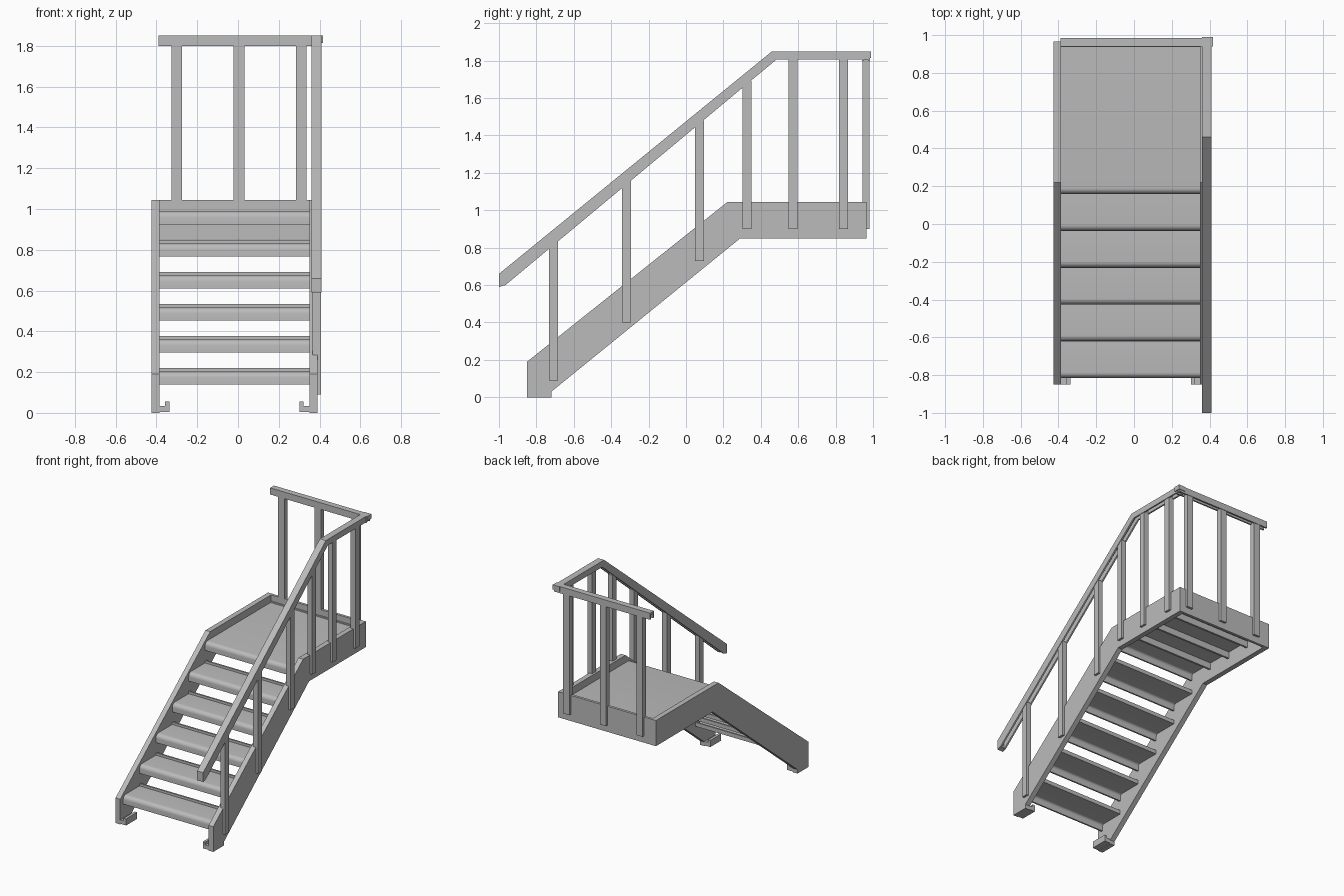
import bpy, bmesh
from math import sin, cos, pi
from mathutils import Vector

cube = bpy.data.objects.get("Cube")
if cube:
    bpy.data.objects.remove(cube, do_unlink=True)

steel = bpy.data.materials.new("grey_steel")
steel.use_nodes = True
GREY = (0.5, 0.5, 0.5, 1)
steel.diffuse_color = GREY
steel.node_tree.nodes["Principled BSDF"].inputs["Base Color"].default_value = GREY


def prism(name, profile, x0, x1, smooth=False):
    """Extrude a (y, z) outline from x0 to x1."""
    bm = bmesh.new()
    face = bm.faces.new([bm.verts.new((x0, y, z)) for y, z in profile])
    ext = bmesh.ops.extrude_face_region(bm, geom=[face])
    moved = [v for v in ext["geom"] if isinstance(v, bmesh.types.BMVert)]
    bmesh.ops.translate(bm, verts=moved, vec=Vector((x1 - x0, 0, 0)))
    # The outline face stays as the near cap, so every prism is closed
    bmesh.ops.recalc_face_normals(bm, faces=bm.faces)
    mesh = bpy.data.meshes.new(name)
    bm.to_mesh(mesh)
    bm.free()
    mesh.materials.append(steel)
    obj = bpy.data.objects.new(name, mesh)
    bpy.context.collection.objects.link(obj)
    if smooth:
        bpy.ops.object.select_all(action='DESELECT')
        obj.select_set(True)
        bpy.context.view_layer.objects.active = obj
        bpy.ops.object.shade_smooth_by_angle()
    return obj


def box(name, x0, x1, y0, y1, z0, z1):
    return prism(name, [(y0, z0), (y1, z0), (y1, z1), (y0, z1)], x0, x1)


# Side stringers running up the stairs and along the landing
STRINGER = [(-0.85, 0), (-0.72, 0), (-0.72, 0.03), (0.29, 0.85), (0.965, 0.85),
            (0.965, 1.043), (0.22, 1.043), (-0.85, 0.19)]
prism("right_stringer", STRINGER, -0.425, -0.386)
prism("left_stringer", STRINGER, 0.35, 0.389)

# Feet turned inwards, with a raised lip
for name, x_in, side in (("right_foot", -0.337, -1), ("left_foot", 0.302, 1)):
    for part, width, top in (("", 0.055, 0.035), ("_lip", 0.02, 0.055)):
        lo, hi = sorted((x_in, x_in + side * width))
        box(name + part, lo, hi, -0.85, -0.72, 0.005, top)


# Folded sheet treads with a rounded nose and an upturned back edge
def arc(y, z, r):
    return [(y - r * cos(i * pi / 12), z + r * sin(i * pi / 12)) for i in range(7)]


def sheet(y0, y1, top, back_lip):
    t, r = 0.012, 0.03
    outer = arc(y0 + r, top - r, r)
    inner = arc(y0 + r, top - r, r - t)[::-1]
    low = top - 0.063
    return ([(y0 + t, low), (y0, low)] + outer +
            [(y1 - t, top), (y1 - t, top + back_lip), (y1, top + back_lip), (y1, top - t)] + inner)


RISE, RUN, TOP, NOSE = 0.157, 0.195, 0.988, 0.16
for i in range(1, 6):
    y, z = NOSE - RUN * i, TOP - RISE * i
    prism(f"tread_{6 - i}", sheet(y, y + 0.205, z, 0.018), -0.39, 0.355, True)

# Landing deck, its supports and the back panel
prism("landing_deck", sheet(NOSE, 0.95, TOP, 0.01), -0.39, 0.355, True)
for i in range(3):
    y = 0.36 + 0.2 * i
    box(f"deck_support_{i + 1}", -0.39, 0.355, y, y + 0.015, 0.927, 0.98)
box("back_panel", -0.425, 0.389, 0.945, 0.965, 0.85, 1.043)


# Handrail as an upside-down channel
def rail(depth_flat, depth_slope):
    return [(-1, 0.66), (0.46, 1.85), (0.98, 1.85), (0.98, 1.85 - depth_flat),
            (0.46 + depth_flat * 0.5, 1.85 - depth_flat),
            (-0.965, 0.688 - depth_slope), (-1, 0.66 - depth_slope * 0.8)]


prism("side_rail_top", rail(0.015, 0.02), 0.36, 0.41)
for name, x in (("inner", 0.36), ("outer", 0.398)):
    prism(f"side_rail_{name}_flange", rail(0.045, 0.088), x, x + 0.012)
prism("side_rail_end_cap", [(-1, 0.59), (-0.97, 0.6), (-0.97, 0.684), (-1, 0.66)], 0.36, 0.41)
box("back_rail_top", -0.39, 0.41, 0.94, 0.985, 1.835, 1.85)
for name, y in (("inner", 0.94), ("outer", 0.973)):
    box(f"back_rail_{name}_flange", -0.39, 0.41, y, y + 0.012, 1.8, 1.85)
box("rail_corner", 0.36, 0.418, 0.94, 0.99, 1.815, 1.85)

# Balusters: y, foot height, head height
SIDE = [(-0.71, 0.09, 0.84), (-0.32, 0.4, 1.16), (0.07, 0.73, 1.48),
        (0.325, 0.9, 1.69), (0.57, 0.9, 1.84), (0.84, 0.9, 1.84)]
for i, (y, foot, head) in enumerate(SIDE):
    box(f"side_baluster_{i + 1}", 0.366, 0.406, y - 0.023, y + 0.025, foot, head)
for i in range(3):
    x = -0.3 + 0.305 * i
    box(f"back_baluster_{i + 1}", x - 0.026, x + 0.026, 0.943, 0.982, 0.9, 1.84)
